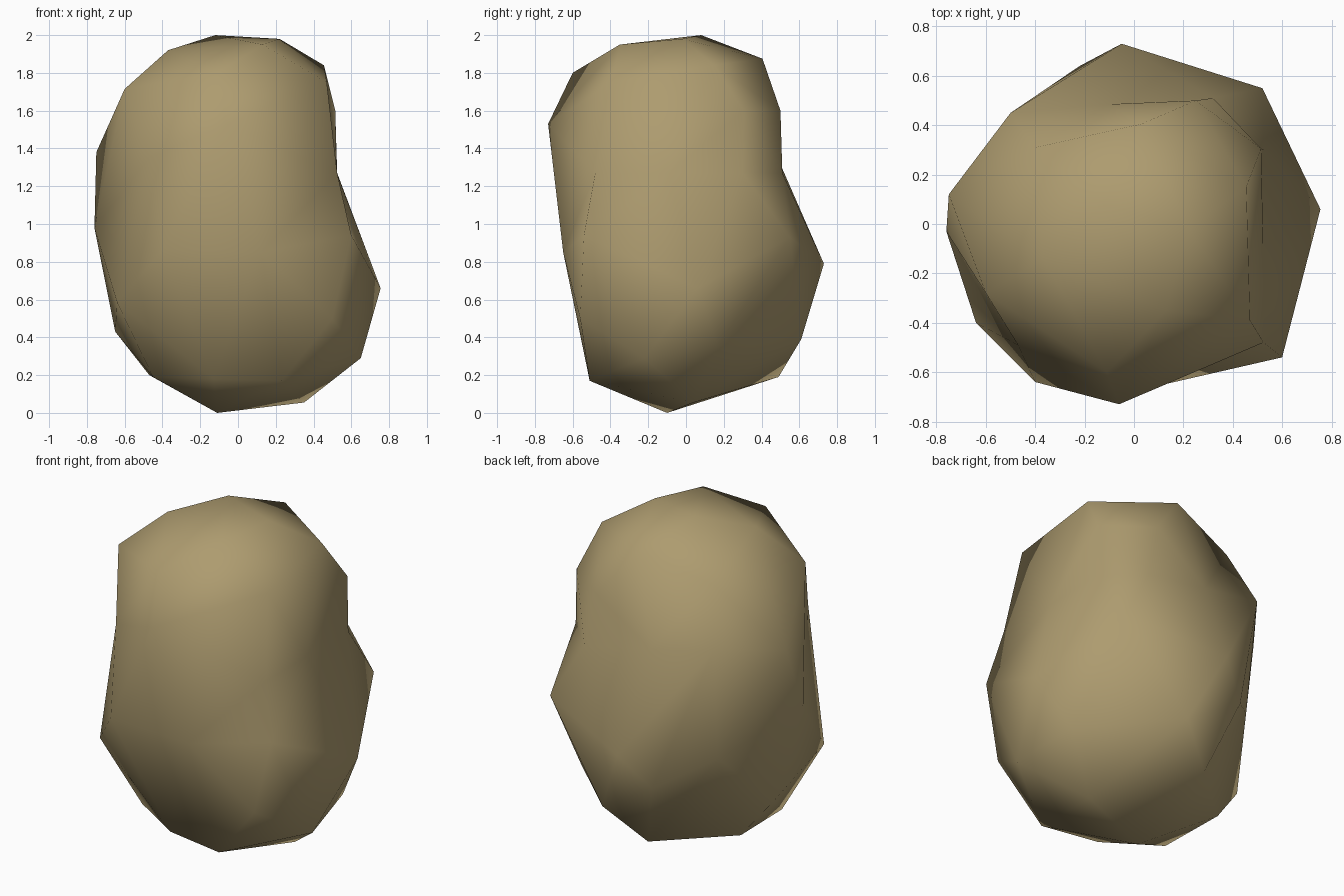
import bpy, bmesh
from mathutils import Vector

# Stone colour
stone = bpy.data.materials.new("tan stone")
stone.diffuse_color = (0.42, 0.33, 0.16, 1)

# Corners of the boulder, from crown to foot
crown = [(-.12, .08, 2), (.22, -.02, 1.98), (.13, -.35, 1.95), (-.37, -.14, 1.92),
         (.455, .15, 1.84), (.03, .405, 1.875)]
shoulder = [(-.11, -.6, 1.8), (-.6, -.28, 1.715), (.47, -.39, 1.75), (.515, .305, 1.6),
            (.25, .5, 1.6), (-.4, .31, 1.75), (-.06, -.73, 1.53), (-.5, .45, 1.43)]
waist = [(-.75, .12, 1.38), (-.47, -.49, 1.35), (.32, .51, 1.27), (.525, .3, 1.27),
         (.525, -.48, 1.27), (.523, -.09, 1.27), (-.1, .485, 1.35)]
belly = [(.6, -.54, .94), (.52, .55, .93), (-.76, -.03, .98), (-.4, -.64, .86),
         (.12, -.65, .85), (-.05, .73, .79), (.755, .06, .66), (-.22, .64, .6),
         (-.48, .38, .75), (-.64, -.4, .585)]
foot = [(.5, -.56, .5), (.58, .17, .355), (.13, .61, .39), (-.65, .1, .43),
        (.65, -.22, .29), (-.09, .49, .19), (.23, -.51, .17), (-.45, -.27, .19),
        (-.47, .15, .2), (-.13, -.46, .18), (.35, .04, .055), (-.11, -.1, 0)]

# Skin the corners as seen from the middle, then move them out to their places;
# this keeps the hollow at the waist
bm = bmesh.new()
place = {}
for p in map(Vector, crown + shoulder + waist + belly + foot):
    direction = Vector((p.x, p.y, (p.z - 1) * 0.75)).normalized()
    place[bm.verts.new(direction)] = p
bmesh.ops.convex_hull(bm, input=bm.verts[:])
for v in bm.verts:
    v.co = place[v]
bmesh.ops.recalc_face_normals(bm, faces=bm.faces[:])
for f in bm.faces:
    f.smooth = True

# Boulder
mesh = bpy.data.meshes.new("boulder")
bm.to_mesh(mesh)
bm.free()
mesh.materials.append(stone)
bpy.context.collection.objects.link(bpy.data.objects.new("boulder", mesh))
